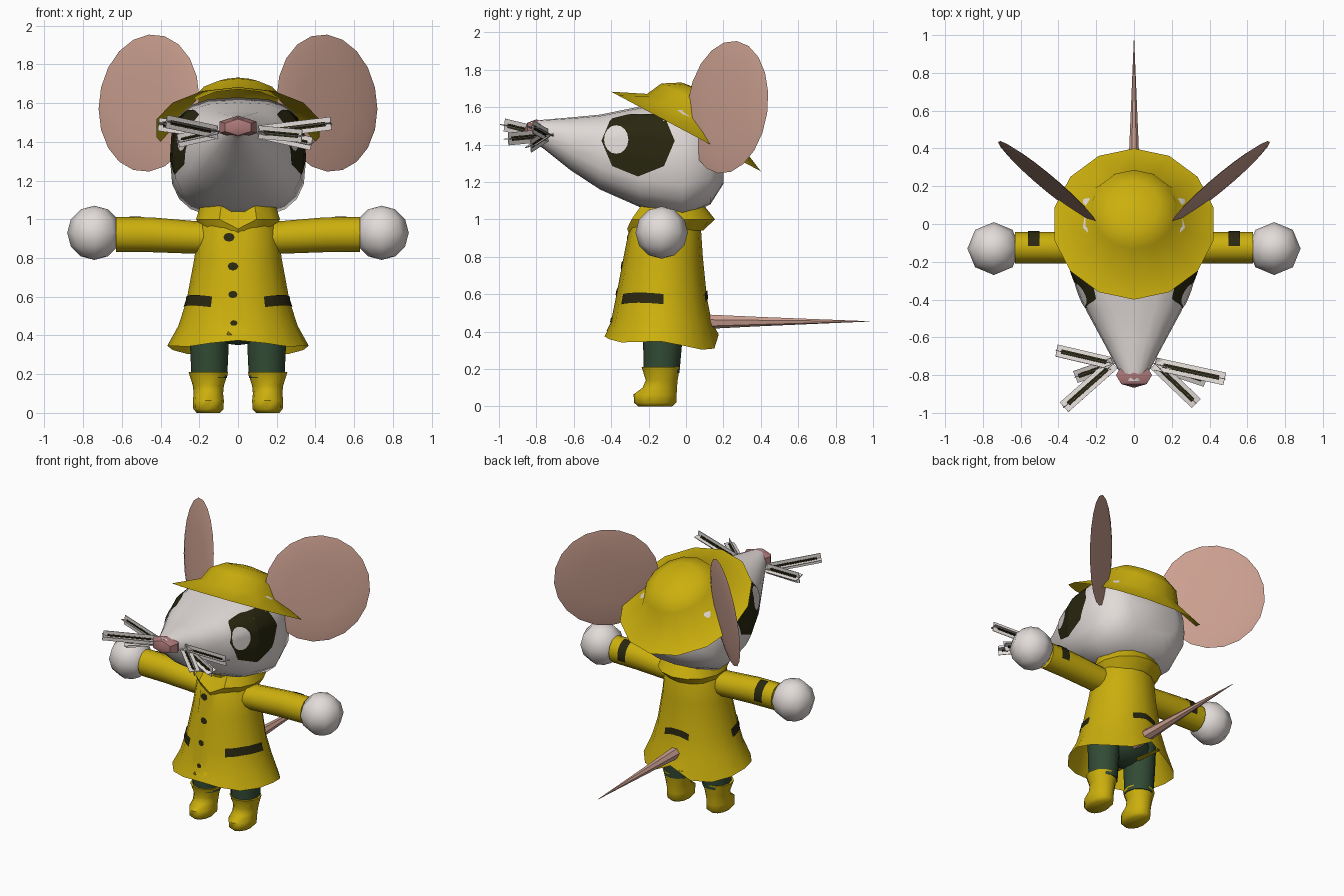
import bpy, bmesh, math
from math import sin, cos, pi, radians
from mathutils import Vector, Matrix
from mathutils.bvhtree import BVHTree

cube = bpy.data.objects.get("Cube")
if cube:
    bpy.data.objects.remove(cube, do_unlink=True)


def material(name, r, g, b):
    m = bpy.data.materials.new(name)
    m.use_nodes = True
    m.diffuse_color = (r, g, b, 1)
    bsdf = m.node_tree.nodes["Principled BSDF"]
    bsdf.inputs["Base Color"].default_value = (r, g, b, 1)
    bsdf.inputs["Roughness"].default_value = 0.8
    return m


YELLOW = material("raincoat yellow", 0.60, 0.43, 0.004)
WHITE = material("fur white", 0.76, 0.71, 0.69)
DARK = material("dark olive", 0.022, 0.02, 0.005)
PINK = material("ear pink", 0.60, 0.35, 0.28)
NOSE = material("nose pink", 0.42, 0.19, 0.19)
GREEN = material("trouser green", 0.032, 0.07, 0.035)


def finish(name, bm, mat, angle=50):
    """Turn a bmesh into a named object and return its surface tree."""
    tree = BVHTree.FromBMesh(bm)
    mesh = bpy.data.meshes.new(name)
    bm.to_mesh(mesh)
    bm.free()
    mesh.materials.append(mat)
    ob = bpy.data.objects.new(name, mesh)
    bpy.context.collection.objects.link(ob)
    if angle:
        bpy.ops.object.select_all(action='DESELECT')
        ob.select_set(True)
        bpy.context.view_layer.objects.active = ob
        bpy.ops.object.shade_smooth_by_angle(angle=radians(angle))
    return tree


def oval(a, b, n, power=2):
    """Points of a superellipse."""
    pts = []
    for i in range(n):
        t = 2 * pi * i / n - pi / 2
        c, s = cos(t), sin(t)
        pts.append((a * math.copysign(abs(c) ** (2 / power), c),
                    b * math.copysign(abs(s) ** (2 / power), s)))
    return pts


def loft(name, rings, mat, caps=(True, True), angle=50):
    bm = bmesh.new()
    loops = [[bm.verts.new(p) for p in ring] for ring in rings]
    n = len(loops[0])
    for a, b in zip(loops, loops[1:]):
        for i in range(n):
            j = (i + 1) % n
            bm.faces.new((a[i], a[j], b[j], b[i]))
    for cap, loop in zip(caps, (loops[0], loops[-1])):
        if cap:
            bm.faces.new(loop)
    bmesh.ops.recalc_face_normals(bm, faces=bm.faces)
    return finish(name, bm, mat, angle)


def upright(sections, n, cx=0):
    """Horizontal oval rings from (z, centre y, half width, half depth)."""
    return [[(cx + x, cy + y, z) for x, y in oval(a, b, n)]
            for z, cy, a, b in sections]


def decal(name, tree, ray, mat, nu=10, nv=5, lift=0.006):
    """Thin painted patch: ray(u, v) gives an origin and a direction."""
    bm = bmesh.new()
    grid = []
    for i in range(nu + 1):
        row = []
        for j in range(nv + 1):
            o, d = ray(i / nu, j / nv)
            o, d = Vector(o), Vector(d).normalized()
            hit, normal = tree.ray_cast(o, d)[:2]
            if hit is None:
                hit, normal = tree.find_nearest(o + d * 0.75)[:2]
            row.append(bm.verts.new(hit + normal * lift))
        grid.append(row)
    for i in range(nu):
        for j in range(nv):
            bm.faces.new((grid[i][j], grid[i + 1][j],
                          grid[i + 1][j + 1], grid[i][j + 1]))
    bmesh.ops.remove_doubles(bm, verts=bm.verts, dist=0.0005)
    bm.normal_update()
    if sum(f.normal.dot(d) for f in bm.faces) > 0:
        bmesh.ops.reverse_faces(bm, faces=bm.faces)
    finish(name, bm, mat)


def ball(name, mat, matrix, u, v, angle=60):
    bm = bmesh.new()
    bmesh.ops.create_uvsphere(bm, u_segments=u, v_segments=v, radius=1, matrix=matrix)
    finish(name, bm, mat, angle)


def plate(name, mat, start, tip, across, width, thick):
    """Flat strip from start to tip, its width lying along across."""
    d = tip - start
    x = d.normalized()
    y = (across - x * across.dot(x)).normalized()
    turn = Matrix((x, y, x.cross(y))).transposed().to_4x4()
    bm = bmesh.new()
    bmesh.ops.create_cube(bm, size=1, matrix=Matrix.Translation((start + tip) / 2)
                          @ turn @ Matrix.Diagonal((d.length, width, thick, 1)))
    finish(name, bm, mat, 0)


# Head, lofted from snout to nape: y, centre z, half width, half height, squareness
head_sections = [(-.83, 1.475, .05, .05, 2), (-.76, 1.455, .09, .078, 2.1),
                 (-.62, 1.405, .165, .14, 2.3), (-.46, 1.36, .252, .20, 2.7),
                 (-.25, 1.335, .335, .268, 3), (-.02, 1.32, .352, .31, 2.9),
                 (.13, 1.32, .31, .24, 2.7), (.2, 1.32, .2, .13, 2.2)]
head = loft("head", [[(x, y, zc + z) for x, z in oval(a, b, 20, p)]
                     for y, zc, a, b, p in head_sections], WHITE)
ball("nose", NOSE, Matrix.Translation((0, -.80, 1.475))
     @ Matrix.Diagonal((.11, .067, .06, 1)) @ Matrix.Rotation(pi / 2, 4, 'X'), 6, 4, 40)

# Hat: a tilted dome with a wide faceted brim
tilt = Matrix.Translation((0, 0, 1.47)) @ Matrix.Rotation(radians(-28), 4, 'X')
hat_profile = [(.44, 0), (.27, .08), (.23, .165), (.14, .22), (.03, .235)]
loft("rain_hat", [[tilt @ Vector((x, y, h)) for x, y in oval(r * .98, r * 1.03, 14)]
                  for r, h in hat_profile], YELLOW, (False, True))

# Raincoat: flared open shell with a wavy hem and a notch above the tail
coat_rings = upright([(.335, -.13, .365, .305), (.45, -.13, .308, .268),
                      (.58, -.13, .266, .242), (.80, -.12, .225, .21),
                      (.95, -.11, .208, .19), (1.04, -.10, .16, .15)], 16)
coat_rings[0] = [(x, y, z + (.05 if i == 8 else .012 * cos(i * pi / 2) - .09 * (y + .13)))
                 for i, (x, y, z) in enumerate(coat_rings[0])]
coat = loft("raincoat", coat_rings, YELLOW, (False, False))

# Folded collar dipping at the front
collar = upright([(1.0, -.09, .15, .14), (1.07, -.08, .20, .18),
                  (1.0, -.08, .222, .235), (.94, -.10, .19, .19)], 14)
collar = [[(x, y, z - (.05 if i == 0 else 0)) for i, (x, y, z) in enumerate(r)]
          for r in collar]
loft("collar", collar, YELLOW, (False, False), 35)


def around_coat(angle, z):
    """Ray toward the coat axis; angle zero is the front, positive is left."""
    d = Vector((sin(angle), -cos(angle), 0))
    return Vector((0, -.13, z)) + d, -d


def coat_patch(name, a0, a1, z0, z1, bend):
    decal(name, coat, lambda u, v: around_coat(
        radians(a0 + (a1 - a0) * u), z0 + (z1 - z0) * v + bend * sin(pi * u)), DARK)


decal("front_placket", coat, lambda u, v: ((-.085 + .11 * u, -1, .36 + .58 * v), (0, 1, 0)),
      YELLOW, 4, 14, .004)
for i, (x, z, r) in enumerate([(-.045, .905, .029), (-.025, .755, .027),
                               (-.025, .61, .024), (-.02, .462, .019)]):
    decal(f"button_{i + 1}", coat, lambda u, v: (
        (x + r * v * cos(2 * pi * u), -1, z + .8 * r * v * sin(2 * pi * u)), (0, 1, 0)),
        DARK, 8, 2, .009)
coat_patch("back_flap", 158, 202, .555, .60, .02)

for s, side in ((1, "left"), (-1, "right")):
    # Ear: thin disc swept backward and leaning back
    ball(f"{side}_ear", PINK, Matrix.Translation((s * .46, .222, 1.6))
         @ Matrix.Rotation(radians(-8), 4, 'X')
         @ Matrix.Rotation(s * radians(39.5), 4, 'Z')
         @ Matrix.Diagonal((.337, .016, .357, 1))
         @ Matrix.Rotation(pi / 2, 4, 'X'), 20, 6)

    # Eye patch and eye, projected onto the head below the brow line
    def eye_ray(cy, cz, ry, rz, sides):
        def ray(u, v):
            t = 2 * pi * u
            w = 2 * pi / sides
            k = cos(w / 2) / cos(t % w - w / 2)
            y = cy + ry * v * k * cos(t)
            brow = 1.56 + .25 * min(0, y + .30)
            return (s, y, min(brow, cz + rz * v * k * sin(t))), (-s, 0, 0)
        return ray
    decal(f"{side}_eye_patch", head, eye_ray(-.255, 1.42, .195, .19, 8), DARK, 32, 8, .005)
    decal(f"{side}_eye", head, eye_ray(-.37, 1.425, .065, .075, 16), WHITE, 16, 4, .009)

    # Sleeve, cuff strap and hand
    sleeve_sections = [(.10, .90, .09, .08), (.25, .908, .086, .085),
                       (.45, .92, .083, .09), (.63, .922, .083, .09)]
    sleeve = loft(f"{side}_sleeve", [[(s * x, -.125 + y, zc + z) for y, z in oval(a, b, 12)]
                                     for x, zc, a, b in sleeve_sections], YELLOW)

    def strap_ray(u, v):
        t = radians(85 - 105 * u)
        d = Vector((0, cos(t), sin(t)))
        return Vector((s * (.50 + .06 * v), -.125, .92)) + d, -d
    decal(f"{side}_cuff_strap", sleeve, strap_ray, DARK, 8, 2)
    ball(f"{side}_hand", WHITE, Matrix.Translation((s * .742, -.13, .93))
         @ Matrix.Scale(.14, 4), 8, 6)

    # Pocket
    coat_patch(f"{side}_pocket", s * 33, s * 92, .545, .60, .008)

    # Leg and boot
    loft(f"{side}_leg", upright([(.18, -.13, .092, .095), (.35, -.125, .10, .105),
                                 (.55, -.12, .10, .12)], 12, s * .148), GREEN)
    loft(f"{side}_boot", upright([(0, -.165, .06, .09), (.02, -.165, .078, .113),
                                  (.065, -.165, .08, .115), (.10, -.14, .076, .092),
                                  (.14, -.13, .08, .085), (.21, -.135, .102, .102)],
                                 12, s * .153), YELLOW)

# Seat of the trousers inside the coat
ball("trouser_seat", GREEN, Matrix.Translation((0, -.12, .48))
     @ Matrix.Diagonal((.21, .15, .13, 1)), 12, 8)

# Tail: long tapering spike
loft("tail", [[(x, y, .455 + z) for x, z in oval(r, r, 7)]
              for y, r in [(0, .046), (.4, .026), (.98, .001)]], PINK, angle=20)

# Whiskers: crossed flat strips, each with a dark stripe
tips = [(.48, -.82, 1.495), (.33, -.95, 1.43), (.38, -.83, 1.39),
        (-.41, -.67, 1.49), (-.37, -.97, 1.505), (-.31, -.81, 1.405)]
for i, tip in enumerate(tips):
    tip = Vector(tip)
    root = Vector((math.copysign(.11, tip.x), -.74, 1.45))
    for kind, across in (("flat", Vector((tip.y, -tip.x, 0))), ("upright", Vector((0, 0, 1)))):
        plate(f"whisker_{kind}_{i + 1}", WHITE, root, tip, across, .068, .004)
        plate(f"whisker_{kind}_stripe_{i + 1}", DARK, root.lerp(tip, .12),
              root.lerp(tip, .92), across, .024, .008)
